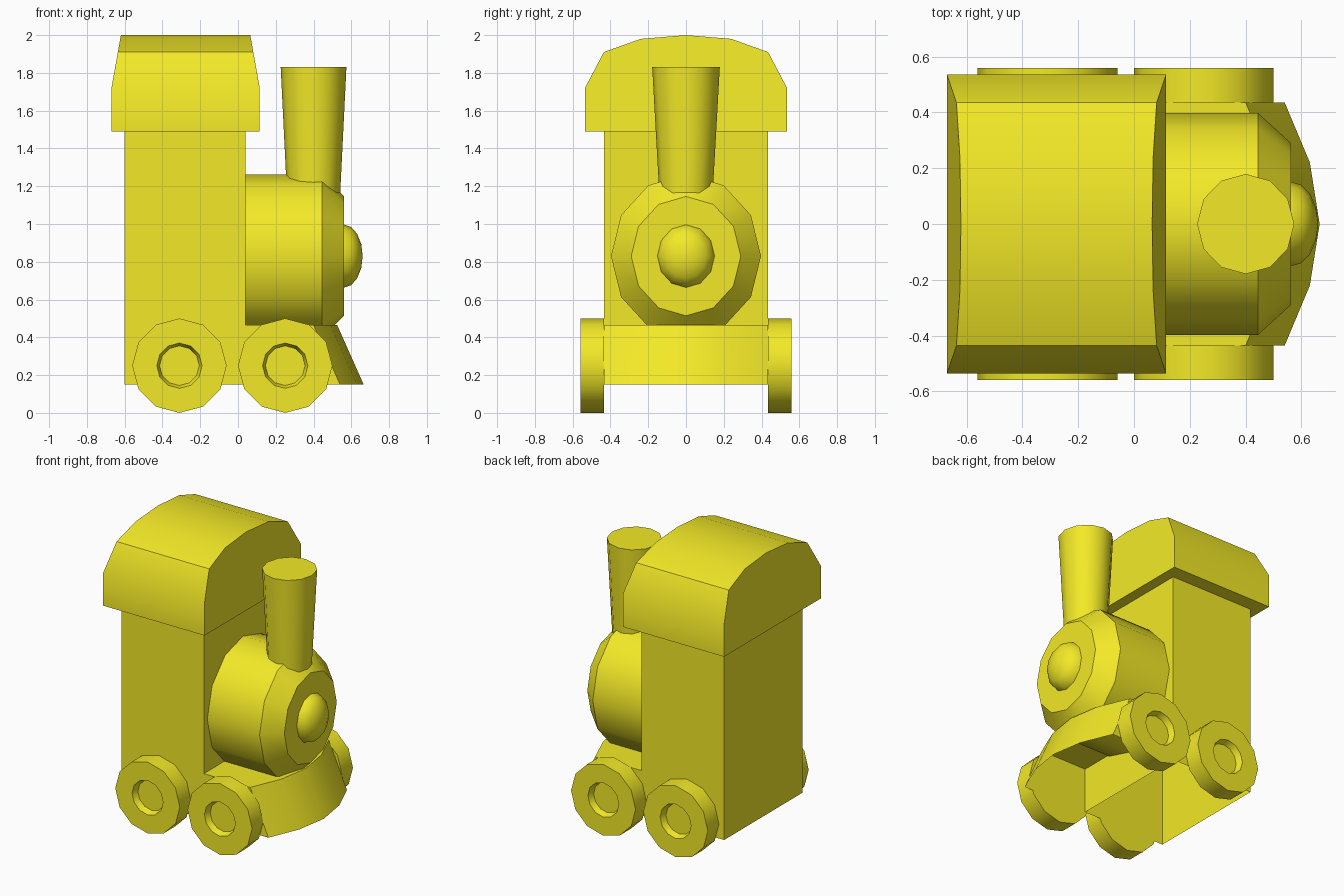
import bpy, bmesh, math

if "Cube" in bpy.data.objects:
    bpy.data.objects.remove(bpy.data.objects["Cube"])

paint = bpy.data.materials.new("yellow_paint")
paint.diffuse_color = (0.9, 0.82, 0.02, 1)
paint.use_nodes = True
paint.node_tree.nodes["Principled BSDF"].inputs["Base Color"].default_value = paint.diffuse_color


def loft(name, rings, start=True, end=True):
    """Skin a series of equal-length closed rings, with optional end caps."""
    bm = bmesh.new()
    rows = [[bm.verts.new(p) for p in ring] for ring in rings]
    n = len(rows[0])
    for a, b in zip(rows, rows[1:]):
        for i in range(n):
            j = (i + 1) % n
            bm.faces.new((a[i], a[j], b[j], b[i]))
    if start:
        bm.faces.new(rows[0][::-1])
    if end:
        bm.faces.new(rows[-1])
    bmesh.ops.remove_doubles(bm, verts=bm.verts, dist=1e-4)
    bmesh.ops.recalc_face_normals(bm, faces=bm.faces)
    mesh = bpy.data.meshes.new(name)
    bm.to_mesh(mesh)
    bm.free()
    mesh.materials.append(paint)
    ob = bpy.data.objects.new(name, mesh)
    bpy.context.collection.objects.link(ob)
    bpy.ops.object.select_all(action='DESELECT')
    ob.select_set(True)
    bpy.context.view_layer.objects.active = ob
    bpy.ops.object.shade_smooth_by_angle(angle=math.radians(35))
    return ob


def circle(axis, pos, centre, ra, rb, n=12):
    """Ring around the named axis; centre and radii lie in the other two axes."""
    pts = []
    for i in range(n):
        t = 2 * math.pi * i / n
        p = [centre[0] + ra * math.cos(t), centre[1] + rb * math.sin(t)]
        p.insert("xyz".index(axis), pos)
        pts.append(p)
    return pts


# Cab: tall box, open underneath
def cab_ring(z):
    return [(-0.6, -0.435, z), (0.04, -0.435, z), (0.04, 0.435, z), (-0.6, 0.435, z)]


loft("cab", [cab_ring(0.15), cab_ring(1.49)], start=False)

# Arched roof with leaning end faces
half = [(0.535, 1.49), (0.535, 1.72), (0.435, 1.91), (0.24, 1.98)]
arch = half + [(0, 2.0)] + [(-y, z) for y, z in reversed(half)]


def roof_end(x, lean):
    return [(x + lean * max(0, z - 1.72) / 0.28, y, z) for y, z in arch]


loft("roof", [roof_end(-0.67, 0.05), roof_end(0.115, -0.05)])

# Boiler with chamfered front, and domed nose
axis = (0, 0.83)
loft("boiler", [circle("x", x, axis, ry, rz) for x, ry, rz in
                [(0.03, 0.397, 0.433), (0.445, 0.397, 0.433), (0.562, 0.29, 0.316)]])
dome = []
for k in range(5):
    t = math.pi / 8 * k
    dome.append(circle("x", 0.56 + 0.1 * math.sin(t), axis,
                       0.152 * math.cos(t), 0.167 * math.cos(t)))
loft("nose", dome, end=False)

# Flared chimney
loft("chimney", [circle("z", 1.1, (0.4, 0), 0.138, 0.138),
                 circle("z", 1.83, (0.4, 0), 0.174, 0.179)])


# Front deck and sloping guard: hollow shell, open underneath
def deck_ring(z, dx):
    side = [(0.04, -0.435), (0.4 + dx, -0.435), (0.49 + dx, -0.22)]
    pts = side + [(0.525 + dx, 0)] + [(x, -y) for x, y in reversed(side)]
    return [(x, y, z) for x, y in pts]


loft("front_deck", [deck_ring(0.15, 0.14), deck_ring(0.465, 0)], start=False)

# Four wheels with recessed hubs
for place, x in (("rear", -0.31), ("front", 0.25)):
    for side, s in (("left", -1), ("right", 1)):
        steps = [(0.435, 0.25), (0.558, 0.25), (0.558, 0.12), (0.515, 0.105)]
        loft(f"{place}_wheel_{side}",
             [circle("y", s * y, (x, 0.25), r, r) for y, r in steps])
